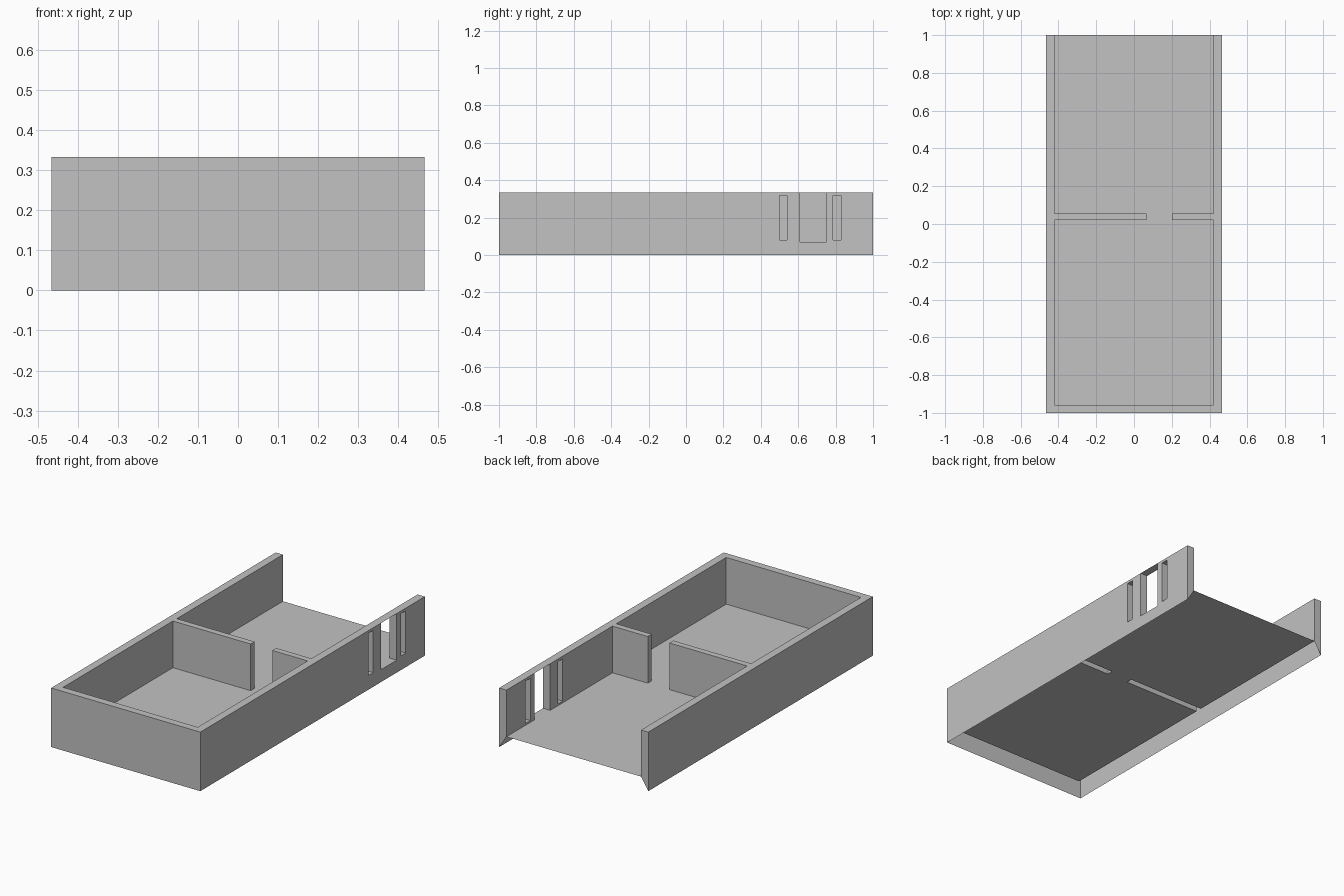
import bpy
import bmesh
from mathutils import Vector

cube = bpy.data.objects.get("Cube")
if cube:
    bpy.data.objects.remove(cube, do_unlink=True)

# Main dimensions
OUT_X, IN_X = 0.465, 0.42
FRONT, FRONT_IN, BACK = -1.0, -0.958, 1.0
FLOOR, TOP = 0.07, 0.333
PART = (0.02, 0.055)              # partition thickness along y
LEFT_PART, RIGHT_PART = (-IN_X, 0.065), (0.2, IN_X)
SLOT = (*PART, FLOOR, TOP)        # where a partition meets a side wall
DOOR = (0.61, 0.75, FLOOR, TOP)
WINDOWS = [(0.5, 0.54, 0.08, 0.318), (0.787, 0.829, 0.08, 0.318)]

grey = bpy.data.materials.new("plaster grey")
grey.use_nodes = True
colour = (0.54, 0.54, 0.54, 1)
grey.diffuse_color = colour
grey.node_tree.nodes["Principled BSDF"].inputs["Base Color"].default_value = colour


def quad(bm, points, facing):
    """One face, wound so that it looks along facing."""
    f = bm.faces.new([bm.verts.new(p) for p in points])
    f.normal_update()
    if f.normal.dot(Vector(facing)) < 0:
        f.normal_flip()


def panel(bm, axis, at, a, b, sign):
    """Rectangle across an axis; a and b are spans on the other two axes."""
    def place(u, v):
        p = [u, v]
        p.insert(axis, at)
        return p
    facing = [0, 0, 0]
    facing[axis] = sign
    quad(bm, [place(a[0], b[0]), place(a[1], b[0]),
              place(a[1], b[1]), place(a[0], b[1])], facing)


def punched(bm, x, ys, zs, holes, sign):
    """Side wall sheet with rectangular openings sorted along y."""
    y = ys[0]
    for h0, h1, low, high in sorted(holes):
        panel(bm, 0, x, (y, h0), zs, sign)
        if low > zs[0]:
            panel(bm, 0, x, (h0, h1), (zs[0], low), sign)
        if high < zs[1]:
            panel(bm, 0, x, (h0, h1), (high, zs[1]), sign)
        y = h1
    panel(bm, 0, x, (y, ys[1]), zs, sign)


def finish(bm, name):
    bmesh.ops.remove_doubles(bm, verts=bm.verts, dist=0.0001)
    mesh = bpy.data.meshes.new(name)
    bm.to_mesh(mesh)
    bm.free()
    mesh.materials.append(grey)
    bpy.context.collection.objects.link(bpy.data.objects.new(name, mesh))


# Floor sheet, left open under the two partitions
bm = bmesh.new()
panel(bm, 2, FLOOR, (-IN_X, IN_X), (FRONT_IN, PART[0]), 1)
panel(bm, 2, FLOOR, (LEFT_PART[1], RIGHT_PART[0]), PART, 1)
panel(bm, 2, FLOOR, (-IN_X, IN_X), (PART[1], BACK), 1)
finish(bm, "floor")

# Side walls, hollow and open underneath, with slanted end caps at the back
for name, s, openings in (("left_wall", 1, [DOOR] + WINDOWS), ("right_wall", -1, [])):
    bm = bmesh.new()
    outer, inner = s * OUT_X, s * IN_X
    depth = sorted((outer, inner))
    punched(bm, outer, (FRONT, BACK), (0, TOP), openings, s)
    punched(bm, inner, (FRONT_IN, BACK), (FLOOR, TOP), openings + [SLOT], -s)
    panel(bm, 2, TOP, depth, (FRONT_IN, BACK), 1)
    quad(bm, [(outer, BACK, 0), (inner, BACK, FLOOR),
              (inner, BACK, TOP), (outer, BACK, TOP)], (0, 1, 0))
    # Linings of the doorway and windows
    for y0, y1, low, high in openings:
        panel(bm, 1, y0, depth, (low, high), 1)
        panel(bm, 1, y1, depth, (low, high), -1)
        panel(bm, 2, low, depth, (y0, y1), 1)
        if high < TOP:
            panel(bm, 2, high, depth, (y0, y1), -1)
    finish(bm, name)

# Front wall
bm = bmesh.new()
panel(bm, 1, FRONT, (-OUT_X, OUT_X), (0, TOP), -1)
panel(bm, 1, FRONT_IN, (-IN_X, IN_X), (FLOOR, TOP), 1)
panel(bm, 2, TOP, (-OUT_X, OUT_X), (FRONT, FRONT_IN), 1)
finish(bm, "front_wall")

# Partitions with a gap between them, hollow from below
for name, span, end, s in (("long_partition", LEFT_PART, LEFT_PART[1], 1),
                           ("short_partition", RIGHT_PART, RIGHT_PART[0], -1)):
    bm = bmesh.new()
    panel(bm, 1, PART[0], span, (FLOOR, TOP), -1)
    panel(bm, 1, PART[1], span, (FLOOR, TOP), 1)
    panel(bm, 0, end, PART, (FLOOR, TOP), s)
    panel(bm, 2, TOP, span, PART, 1)
    finish(bm, name)
